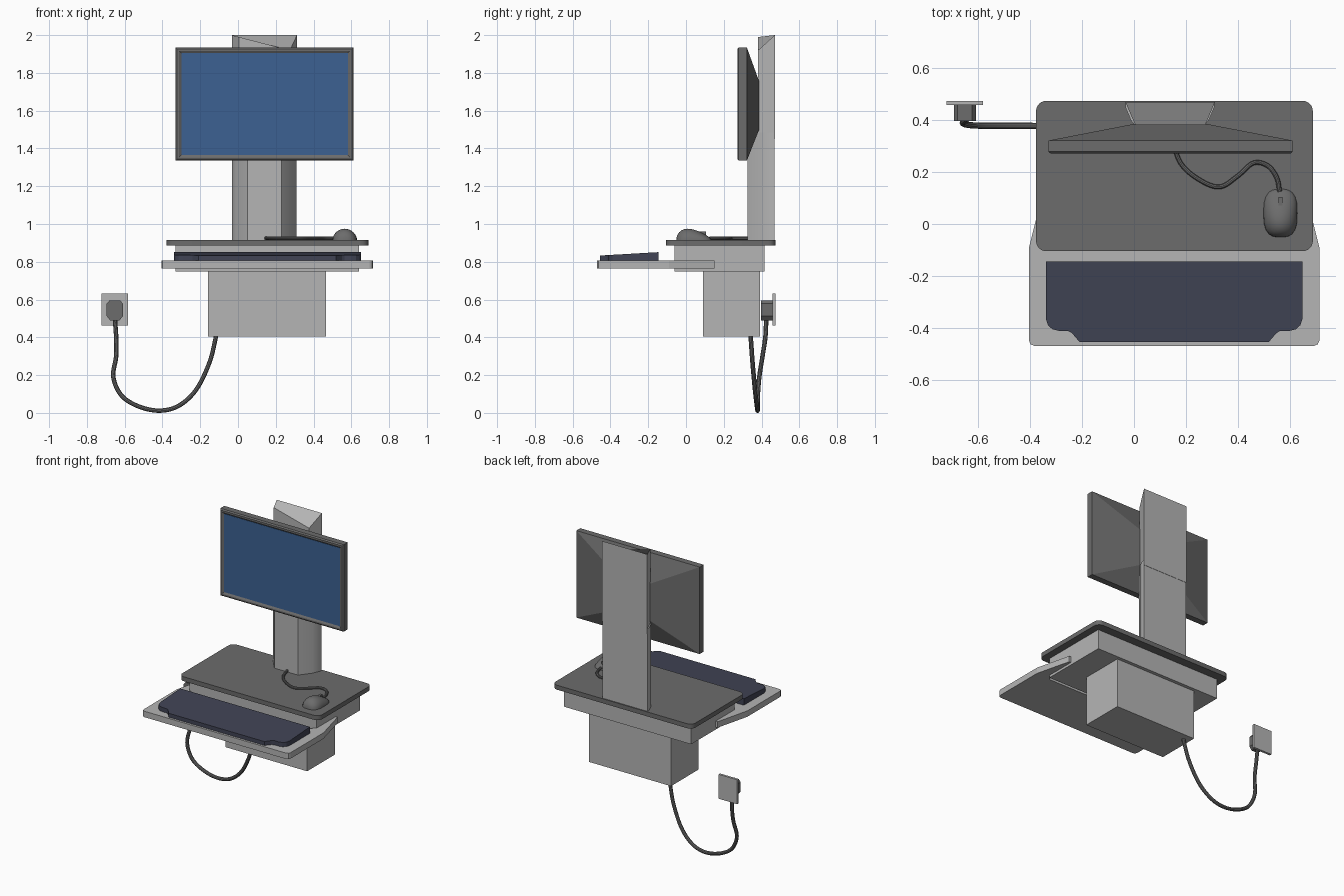
import bpy, bmesh, math
from mathutils import Vector

if "Cube" in bpy.data.objects:
    bpy.data.objects.remove(bpy.data.objects["Cube"])


def mat(name, rgb):
    m = bpy.data.materials.new(name)
    m.diffuse_color = (*rgb, 1)
    m.use_nodes = True
    m.node_tree.nodes["Principled BSDF"].inputs["Base Color"].default_value = m.diffuse_color
    return m


LIGHT = mat("light_grey", (0.46, 0.46, 0.46))
DARK = mat("dark_grey", (0.15, 0.15, 0.15))
NAVY = mat("navy", (0.052, 0.057, 0.09))
BLUE = mat("screen_blue", (0.045, 0.12, 0.29))


def finish(name, bm, material, smooth=False):
    bmesh.ops.recalc_face_normals(bm, faces=bm.faces)
    me = bpy.data.meshes.new(name)
    bm.to_mesh(me)
    bm.free()
    ob = bpy.data.objects.new(name, me)
    bpy.context.collection.objects.link(ob)
    me.materials.append(material)
    if smooth:
        bpy.ops.object.select_all(action='DESELECT')
        ob.select_set(True)
        bpy.context.view_layer.objects.active = ob
        bpy.ops.object.shade_smooth_by_angle(angle=math.radians(35))
    return ob


def loft(name, rings, material, smooth=False):
    """Skin closed rings of equal length and cap both ends."""
    bm = bmesh.new()
    vs = [[bm.verts.new(p) for p in r] for r in rings]
    n = len(rings[0])
    for a, b in zip(vs, vs[1:]):
        for i in range(n):
            j = (i + 1) % n
            bm.faces.new((a[i], a[j], b[j], b[i]))
    bm.faces.new(vs[0])
    bm.faces.new(vs[-1])
    return finish(name, bm, material, smooth)


def prism(name, pts, z0, z1, material, smooth=False):
    """Upright prism; z1 may be a function of y."""
    top = z1 if callable(z1) else (lambda y: z1)
    return loft(name, [[(x, y, z0) for x, y in pts],
                       [(x, y, top(y)) for x, y in pts]], material, smooth)


def box(name, x0, x1, y0, y1, z0, z1, material):
    return prism(name, [(x0, y0), (x1, y0), (x1, y1), (x0, y1)], z0, z1, material)


def rounded(x0, x1, y0, y1, r, steps=6):
    pts = []
    for k, (cx, cy) in enumerate([(x1 - r, y1 - r), (x0 + r, y1 - r),
                                  (x0 + r, y0 + r), (x1 - r, y0 + r)]):
        for i in range(steps + 1):
            a = math.pi / 2 * (k + i / steps)
            pts.append((cx + r * math.cos(a), cy + r * math.sin(a)))
    return pts


def cord(name, pts, r):
    """Tube through the points along a smooth spline."""
    P = [Vector(p) for p in pts]
    P = [2 * P[0] - P[1]] + P + [2 * P[-1] - P[-2]]
    path = []
    for i in range(1, len(P) - 2):
        a, b, c, d = P[i - 1:i + 3]
        for s in range(8):
            t = s / 8
            path.append(0.5 * (2 * b + (c - a) * t + (2 * a - 5 * b + 4 * c - d) * t * t
                               + (3 * b - a - 3 * c + d) * t ** 3))
    path.append(P[-2])
    rings, side = [], None
    for i, p in enumerate(path):
        t = (path[min(i + 1, len(path) - 1)] - path[max(i - 1, 0)]).normalized()
        side = side or t.orthogonal()
        side = (side - t * side.dot(t)).normalized()
        up = t.cross(side)
        rings.append([p + r * (math.cos(k * math.pi / 5) * side + math.sin(k * math.pi / 5) * up)
                      for k in range(10)])
    return loft(name, rings, DARK, True)


MID = 0.155  # centre line of the workstation

# Base boxes and desk
box("lower_cabinet", -0.16, 0.465, 0.09, 0.392, 0.405, 0.75, LIGHT)
box("desk_body", -0.33, 0.64, -0.06, 0.415, 0.748, 0.885, LIGHT)
prism("desk_top", rounded(-0.378, 0.69, -0.105, 0.475, 0.04), 0.885, 0.916, DARK, True)

# Keyboard tray with two tapering arms
half = [(0.0, -0.47), (0.54, -0.47), (0.554, -0.464), (0.56, -0.45), (0.56, -0.09),
        (0.50, 0.15), (0.485, 0.15), (0.485, -0.04), (0.45, -0.10), (0.0, -0.10)]
prism("keyboard_tray", [(MID + x, y) for x, y in half]
      + [(MID - x, y) for x, y in half[-2:0:-1]], 0.765, 0.806, LIGHT)

# Keyboard with palm rest
half = [(0.495, -0.145), (0.495, -0.365), (0.487, -0.39), (0.47, -0.406), (0.445, -0.412),
        (0.41, -0.412), (0.395, -0.42), (0.365, -0.455)]
prism("keyboard", [(MID + x, y) for x, y in half] + [(MID - x, y) for x, y in half[::-1]],
      0.806, lambda y: 0.833 + 0.018 * (y + 0.455) / 0.31, NAVY)

# Column: lower section and upper section with its sloped top
prism("column_lower", [(-0.033, 0.468), (-0.033, 0.45), (-0.012, 0.40), (0.05, 0.325),
                       (0.23, 0.325), (0.288, 0.40), (0.31, 0.45), (0.31, 0.468)],
      0.91, 1.485, LIGHT, True)
up = [(-0.033, 0.47), (0.005, 0.382), (0.275, 0.382), (0.312, 0.47)]
loft("column_upper", [[(x, y, 1.45) for x, y in up],
                      [(x, y, z) for (x, y), z in zip(up, (2.0, 1.99, 1.92, 2.0))]], LIGHT)


# Monitor housing, bezel and screen
def rect(x0, x1, z0, z1, y, d=0):
    return [(x0 + d, y, z0 + d), (x1 - d, y, z0 + d), (x1 - d, y, z1 - d), (x0 + d, y, z1 - d)]


OUT = (-0.33, 0.612, 1.335, 1.935)
loft("monitor", [rect(0.005, 0.275, 1.50, 1.755, 0.387), rect(*OUT, 0.322), rect(*OUT, 0.279),
                 rect(*OUT, 0.272, 0.008), rect(*OUT, 0.272, 0.018), rect(*OUT, 0.28, 0.03)], DARK)
loft("screen", [rect(*OUT, 0.281, 0.03), rect(*OUT, 0.278, 0.03)], BLUE)

# Mouse: half dome, taller at the palm end, with a wheel
bm = bmesh.new()
bmesh.ops.create_uvsphere(bm, u_segments=28, v_segments=16, radius=1)
bmesh.ops.bisect_plane(bm, geom=bm.verts[:] + bm.edges[:] + bm.faces[:], plane_co=(0, 0, 0),
                       plane_no=(0, 0, -1), clear_outer=True)
bmesh.ops.holes_fill(bm, edges=[e for e in bm.edges if e.is_boundary])
for v in bm.verts:
    x, y, z = v.co
    f = 1 + 0.12 * (2 * x * y) ** 2
    v.co = (0.565 + 0.065 * f * x, 0.042 + 0.093 * f * y,
            0.914 + z * (0.056 - 0.026 * y))
finish("mouse", bm, DARK, True)
box("mouse_wheel", 0.557, 0.573, 0.072, 0.105, 0.935, 0.96, DARK)
cord("mouse_cord", [(0.562, 0.125, 0.925), (0.55, 0.18, 0.925), (0.515, 0.225, 0.925),
                    (0.46, 0.235, 0.925), (0.40, 0.185, 0.925), (0.33, 0.143, 0.925),
                    (0.25, 0.172, 0.925), (0.18, 0.235, 0.925), (0.145, 0.335, 0.925)], 0.009)

# Wall outlet, plug and power cord
box("outlet_plate", -0.723, -0.582, 0.459, 0.475, 0.463, 0.631, LIGHT)
oct_ = [(-0.025, -0.053), (0.025, -0.053), (0.043, -0.03), (0.043, 0.035),
        (0.028, 0.053), (-0.028, 0.053), (-0.043, 0.035), (-0.043, -0.03)]
loft("plug", [[(-0.652 + x, y, 0.543 + z) for x, z in oct_] for y in (0.459, 0.397)], DARK)
cord("power_cord", [(-0.652, 0.425, 0.50), (-0.645, 0.42, 0.40), (-0.645, 0.405, 0.30),
                    (-0.66, 0.388, 0.19), (-0.615, 0.38, 0.09), (-0.52, 0.379, 0.032),
                    (-0.41, 0.379, 0.012), (-0.31, 0.375, 0.04), (-0.22, 0.365, 0.125),
                    (-0.15, 0.352, 0.27), (-0.115, 0.342, 0.41)], 0.012)
